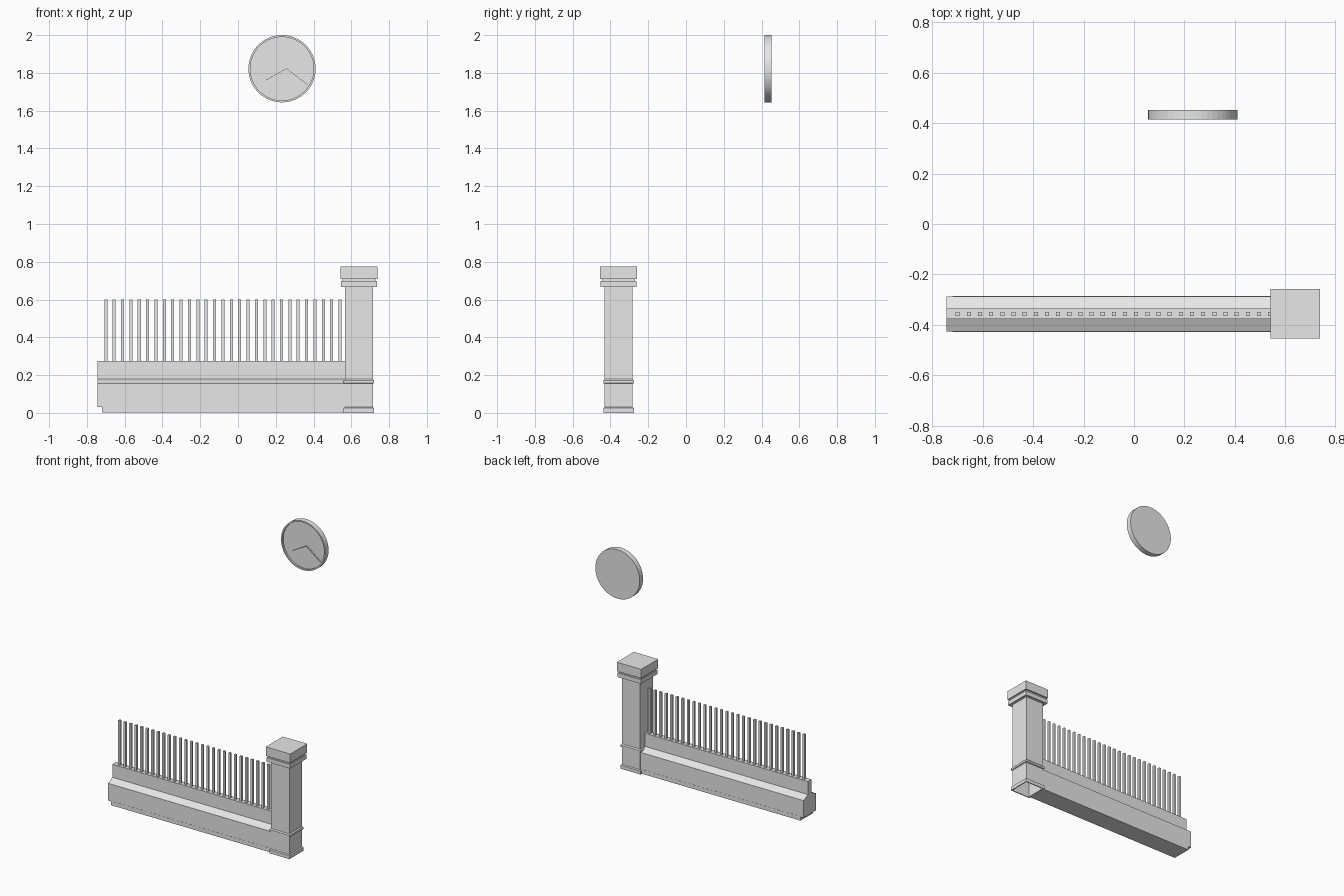
import bpy, bmesh, math
from mathutils import Matrix, Vector

cube = bpy.data.objects.get("Cube")
if cube:
    bpy.data.objects.remove(cube, do_unlink=True)

GREY = (0.8, 0.8, 0.8, 1.0)
stone = bpy.data.materials.new("pale_grey")
stone.use_nodes = True
stone.diffuse_color = GREY
stone.node_tree.nodes["Principled BSDF"].inputs["Base Color"].default_value = GREY

AXIS_Y = -0.357      # centre line of the wall
PILLAR_X = 0.64


def finish(name, bm):
    bmesh.ops.recalc_face_normals(bm, faces=bm.faces)
    mesh = bpy.data.meshes.new(name)
    bm.to_mesh(mesh)
    bm.free()
    mesh.materials.append(stone)
    obj = bpy.data.objects.new(name, mesh)
    bpy.context.collection.objects.link(obj)
    return obj


def add_box(bm, centre, size, turn=Matrix()):
    matrix = Matrix.Translation(centre) @ turn @ Matrix.Diagonal((*size, 1))
    bmesh.ops.create_cube(bm, size=1, matrix=matrix)


def rings(name, profile, sides, place, cap_start, cap_end):
    """Skin a (radius, height) profile around an axis."""
    bm = bmesh.new()
    loops = []
    for r, h in profile:
        angles = [2 * math.pi * (i + 0.5) / sides for i in range(sides)]
        loops.append([bm.verts.new(place @ Vector((r * math.cos(a), r * math.sin(a), h)))
                      for a in angles])
    for low, high in zip(loops, loops[1:]):
        for i in range(sides):
            j = (i + 1) % sides
            bm.faces.new((low[i], low[j], high[j], high[i]))
    if cap_start:
        bm.faces.new(loops[0])
    if cap_end:
        bm.faces.new(loops[-1])
    return finish(name, bm)


# Square pillar, open underneath, with plinth, waist band and stepped cap
pillar = [(0.074, 0.03), (0.074, 0), (0.081, 0), (0.081, 0.025), (0.074, 0.03),
          (0.074, 0.155), (0.081, 0.158), (0.081, 0.172), (0.074, 0.179),
          (0.074, 0.667), (0.095, 0.667), (0.095, 0.697), (0.087, 0.697),
          (0.087, 0.71), (0.098, 0.71), (0.098, 0.775)]
rings("pillar", [(r * math.sqrt(2), h) for r, h in pillar], 4,
      Matrix.Translation((PILLAR_X, AXIS_Y, 0)), False, True)

# Wall: one mirrored section with sloping shoulders, drawn out along x
half = [(0.07, 0.03), (0.07, 0.155), (0.021, 0.18), (0.021, 0.275)]
section = half + [(-y, z) for y, z in reversed(half)]
bm = bmesh.new()
face = bm.faces.new([bm.verts.new((-0.745, AXIS_Y + y, z)) for y, z in section])
new = bmesh.ops.extrude_face_region(bm, geom=[face], use_keep_orig=True)["geom"]
bmesh.ops.translate(bm, vec=(1.314, 0, 0),
                    verts=[v for v in new if isinstance(v, bmesh.types.BMVert)])
finish("wall", bm)

# Footing set back from the wall end
bm = bmesh.new()
add_box(bm, (-0.0755, AXIS_Y, 0.018), (1.289, 0.142, 0.03))
finish("wall_footing", bm)

# Row of square railings
bm = bmesh.new()
for i in range(29):
    add_box(bm, (-0.70 + i * 0.0443, AXIS_Y, 0.435), (0.016, 0.016, 0.33))
finish("railings", bm)

# Round dial with a raised rim, facing the front
DIAL = Vector((0.233, 0.4535, 1.822))
to_front = Matrix.Translation(DIAL) @ Matrix.Rotation(math.pi / 2, 4, 'X')
rings("dial", [(0.178, 0), (0.178, 0.039), (0.168, 0.039), (0.168, 0.027)], 48,
      to_front, True, True)

# Two thin hands meeting near the middle of the dial
PIVOT = Vector((0.257, 0.422, 1.823))
for name, x, z in (("long_hand", 0.368, 1.738), ("short_hand", 0.145, 1.76)):
    tip = Vector((x, PIVOT.y, z))
    reach = tip - PIVOT
    turn = Matrix.Rotation(-math.atan2(reach.z, reach.x), 4, 'Y')
    bm = bmesh.new()
    add_box(bm, (PIVOT + tip) / 2, (reach.length, 0.01, 0.002), turn)
    finish(name, bm)
